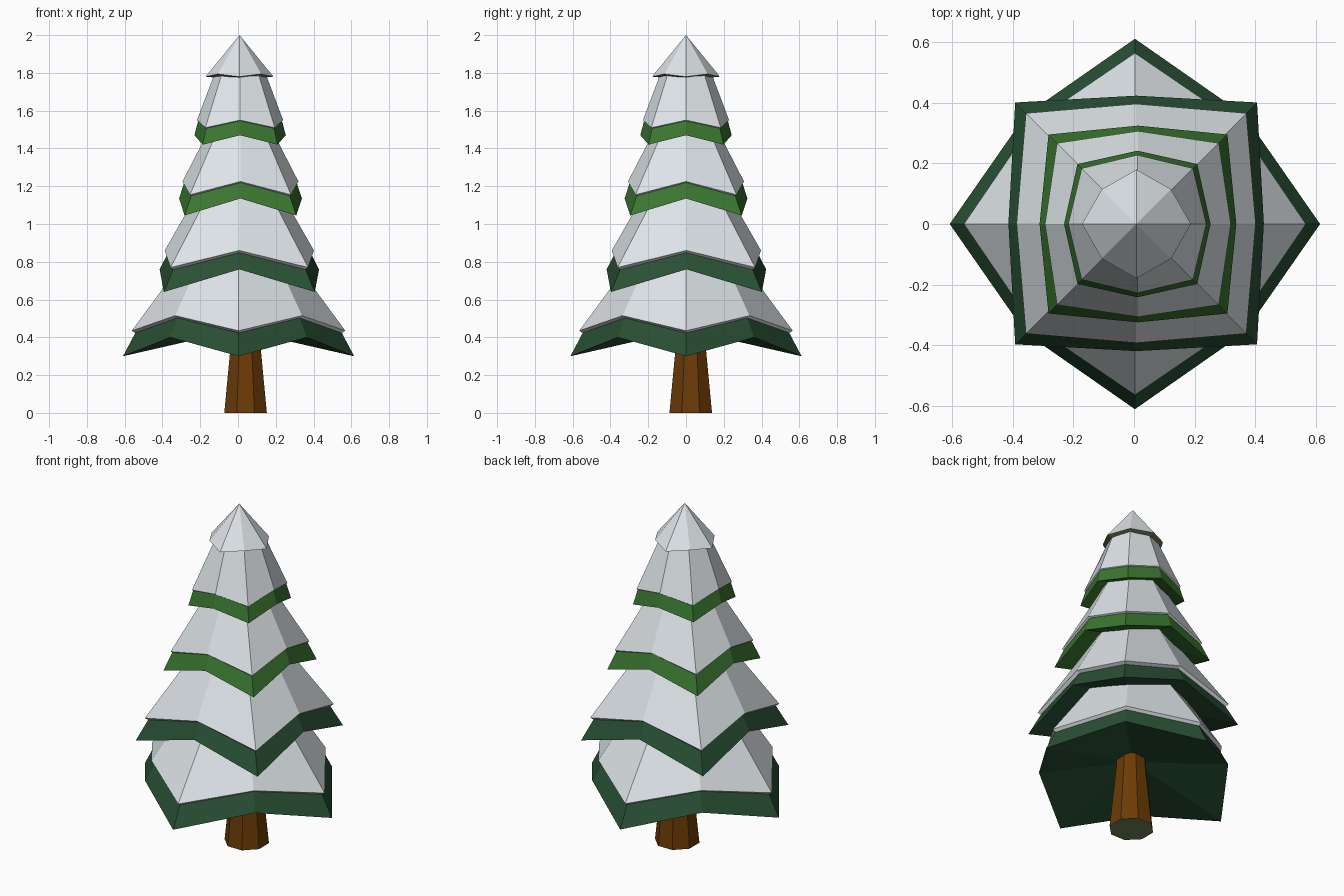
import bpy
import math

if "Cube" in bpy.data.objects:
    bpy.data.objects.remove(bpy.data.objects["Cube"])


def material(name, rgb):
    m = bpy.data.materials.new(name)
    m.diffuse_color = (*rgb, 1)
    m.use_nodes = True
    m.node_tree.nodes["Principled BSDF"].inputs["Base Color"].default_value = m.diffuse_color
    return m


SNOW = material("snow", (0.74, 0.79, 0.82))
DARK = material("dark_green", (0.022, 0.08, 0.034))
BRIGHT = material("bright_green", (0.043, 0.185, 0.03))
BARK = material("bark", (0.15, 0.043, 0.002))
OLIVE = material("olive", (0.16, 0.23, 0.09))


def ring(corner, mid, phase, centre, turn=0.0):
    """Eight points alternating between corner (r, z) and mid (r, z)."""
    pts = []
    for k in range(8):
        r, z = corner if k % 2 == phase else mid
        a = k * math.pi / 4 + turn
        pts.append((centre[0] + r * math.cos(a), centre[1] + r * math.sin(a), z))
    return pts


def loft(name, rings, mats, bands, start, end):
    """Skin rings of eight points; start/end are (centre point, material index)."""
    verts = [p for r in rings for p in r]
    faces, idx = [], []
    for i, band in enumerate(bands):
        for k in range(8):
            n = (k + 1) % 8
            faces.append((i * 8 + k, i * 8 + n, i * 8 + 8 + n, i * 8 + 8 + k))
            idx.append(band)
    last = len(verts) - 8
    verts += [start[0], end[0]]
    for k in range(8):
        n = (k + 1) % 8
        faces += [(n, k, len(verts) - 2), (last + k, last + n, len(verts) - 1)]
        idx += [start[1], end[1]]
    me = bpy.data.meshes.new(name)
    me.from_pydata(verts, [], faces)
    for m in mats:
        me.materials.append(m)
    for p, i in zip(me.polygons, idx):
        p.material_index = i
    me.update()
    ob = bpy.data.objects.new(name, me)
    bpy.context.collection.objects.link(ob)
    return ob


# Tapered trunk, slightly off centre
tc = (0.04, 0.025)
loft("trunk",
     [ring((r, z), (r, z), 0, tc, math.pi / 8) for r, z in ((0.122, 0), (0.085, 0.36), (0.08, 0.45))],
     [BARK, OLIVE], [0, 0], ((*tc, 0), 1), ((*tc, 0.45), 0))

# Branch tiers: green corner, green mid, snow corner, snow mid, snow top, underside height, lip
tiers = [
    (DARK, 0, (0.003, 0.0), (0.612, 0.30), (0.51, 0.40), (0.565, 0.435), (0.475, 0.515), (0.26, 0.85), 0.44, 0.012),
    (DARK, 1, (0.007, 0.002), (0.565, 0.64), (0.422, 0.76), (0.515, 0.77), (0.395, 0.86), (0.20, 1.20), 0.85, 0.012),
    (BRIGHT, 1, (0.013, 0.0), (0.418, 1.045), (0.325, 1.135), (0.378, 1.155), (0.307, 1.225), (0.14, 1.55), 1.22, 0.006),
    (BRIGHT, 1, (0.011, 0.0), (0.28, 1.42), (0.242, 1.47), (0.26, 1.51), (0.228, 1.55), (0.13, 1.81), 1.54, 0.004),
]
for n, (green, ph, c, gc, gm, sc, sm, top, under, drop) in enumerate(tiers, 1):
    lip = [(r - 1.5 * drop, z - drop) for r, z in (sc, sm)]
    loft(f"branch_tier_{n}",
         [ring(gc, gm, ph, c), ring(*lip, ph, c), ring(sc, sm, ph, c), ring(top, top, ph, c)],
         [green, SNOW], [0, 1, 1], ((*c, under), 0), ((*c, top[1]), 1))

# Snowy tip with an olive underside
c = (0.008, 0.0)
loft("snow_tip",
     [ring((0.13, 1.775), (0.13, 1.78), 0, c), ring((0.18, 1.78), (0.162, 1.794), 0, c)],
     [OLIVE, SNOW], [0], ((*c, 1.78), 0), ((*c, 2.0), 1))
